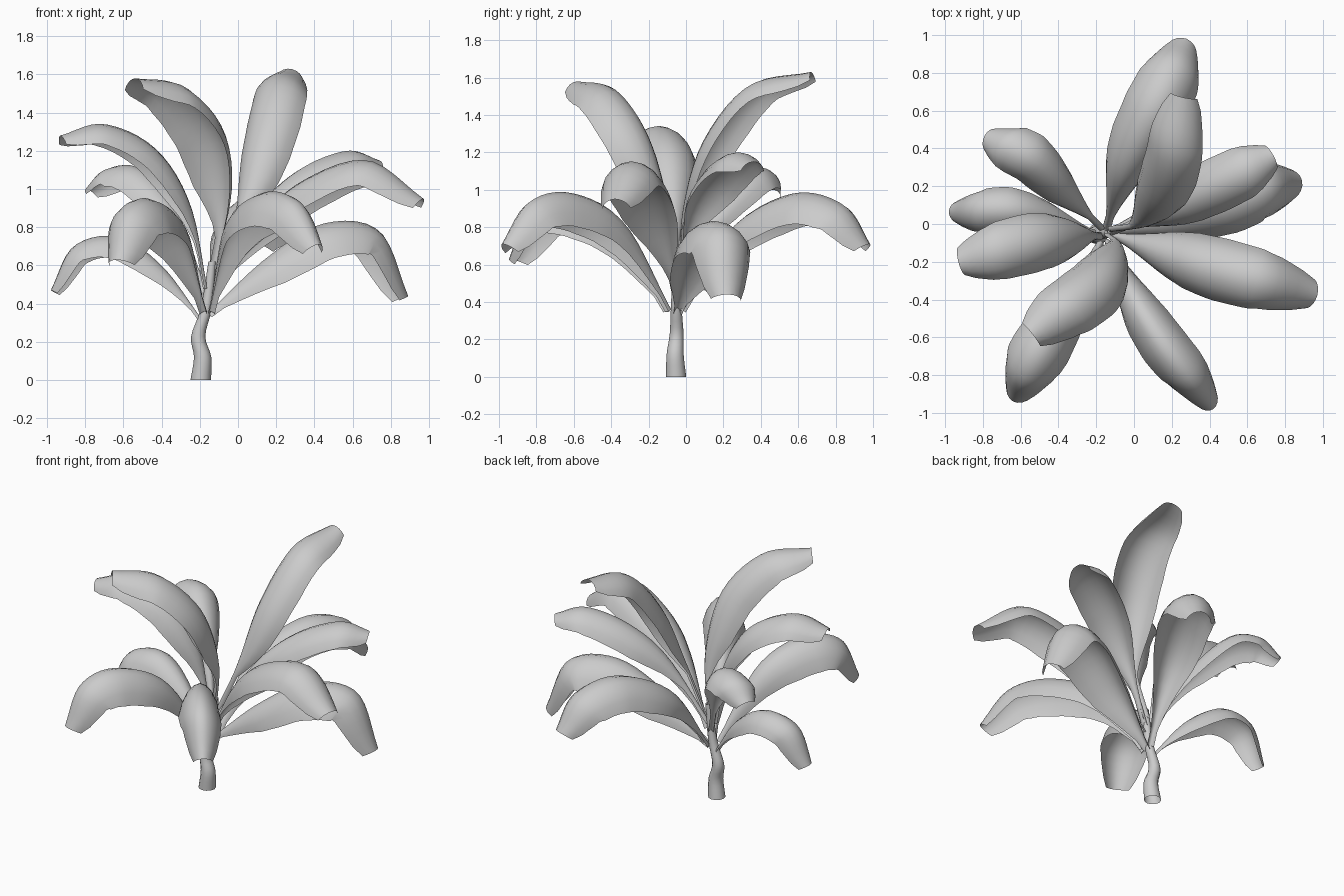
import bpy, math
from mathutils import Vector

if "Cube" in bpy.data.objects:
    bpy.data.objects.remove(bpy.data.objects["Cube"])


def spline(pts, t):
    """Catmull-Rom point at t in 0..1 through pts."""
    p = [Vector(q) for q in pts]
    p = [2 * p[0] - p[1]] + p + [2 * p[-1] - p[-2]]
    n = len(p) - 3
    i = min(int(t * n), n - 1)
    f = t * n - i
    a, b, c, d = p[i:i + 4]
    return 0.5 * (2 * b + (c - a) * f + (2 * a - 5 * b + 4 * c - d) * f ** 2
                  + (3 * b - a - 3 * c + d) * f ** 3)


def make(name, verts, faces):
    me = bpy.data.meshes.new(name)
    me.from_pydata(verts, [], faces)
    me.update()
    ob = bpy.data.objects.new(name, me)
    bpy.context.collection.objects.link(ob)
    for poly in me.polygons:
        poly.use_smooth = True
    return ob


# half-width along the blade, from end of stalk to blunt tip
PROFILE = [(0, .022), (.08, .06), (.2, .12), (.32, .152), (.5, .168), (.7, .163),
           (.85, .145), (.94, .115), (1, .078)]


def half_width(t):
    if t <= 0:
        return PROFILE[0][1]
    for (a, wa), (b, wb) in zip(PROFILE, PROFILE[1:]):
        if t <= b:
            return wa + (wb - wa) * (t - a) / (b - a)
    return PROFILE[-1][1]


def leaf(name, pts, width=1.0, fold=0.75, stalk=0.06, rows=22, cols=8):
    """Arched blade swept along a spine, its sides curling down."""
    verts, faces = [], []
    for r in range(rows + 1):
        t = r / rows
        c = spline(pts, t)
        tan = (spline(pts, min(t + .02, 1)) - spline(pts, max(t - .02, 0))).normalized()
        head = Vector((pts[-1][0] - pts[0][0], pts[-1][1] - pts[0][1], 0))
        side = Vector((-head.y, head.x, 0)).normalized()
        side = (side - tan * side.dot(tan)).normalized()
        up = tan.cross(side)
        w = half_width((t - stalk) / (1 - stalk)) * width
        drop = w * fold * (1.25 - .35 * t)
        for k in range(cols + 1):
            u = 2 * k / cols - 1
            verts.append(c + side * w * math.sin(u * 1.25) / math.sin(1.25)
                         - up * drop * abs(u) ** 1.8)
    for r in range(rows):
        for k in range(cols):
            i = r * (cols + 1) + k
            faces.append((i, i + cols + 1, i + cols + 2, i + 1))
    return make(name, verts, faces)


# upper leaves
leaf("leaf_top_back", [(-.13, -.04, .55), (.02, -.01, .9), (.11, .11, 1.27),
                       (.19, .35, 1.56), (.26, .67, 1.63)], .93, .75, .18)
leaf("leaf_top_front", [(-.13, -.05, .52), (-.07, -.11, .92), (-.12, -.23, 1.3),
                        (-.31, -.4, 1.54), (-.54, -.58, 1.58)], 1, .85, .15)
leaf("leaf_upper_left", [(-.16, -.06, .48), (-.25, -.06, .92), (-.43, -.08, 1.21),
                         (-.7, -.14, 1.34), (-.93, -.2, 1.28)], .95, .75, .12)
# middle leaves
leaf("leaf_mid_back_left", [(-.16, -.03, .45), (-.32, .13, .87), (-.5, .31, 1.1),
                            (-.67, .42, 1.11), (-.79, .47, 1.0)], .8, .85, .1)
leaf("leaf_mid_back_right", [(-.14, -.05, .5), (.1, .04, .89), (.32, .15, 1.1),
                             (.57, .27, 1.2), (.74, .36, 1.15)], .87, .8, .12)
leaf("leaf_mid_right", [(-.14, -.05, .46), (.1, -.13, .83), (.35, -.21, 1.05),
                        (.68, -.3, 1.15), (.97, -.38, .95)], 1, .85)
# lower leaves
leaf("leaf_low_back", [(-.15, -.03, .36), (-.07, .24, .79), (.09, .57, .98),
                       (.22, .84, .92), (.28, .98, .71)], 1.02, .95)
leaf("leaf_low_left", [(-.19, -.05, .32), (-.4, .02, .6), (-.63, .07, .75),
                       (-.86, .08, .7), (-.98, .07, .47)], .72, .9)
leaf("leaf_low_right", [(-.16, -.05, .35), (.15, .02, .64), (.45, .11, .82),
                        (.74, .21, .78), (.89, .23, .44)], 1.05, .95, .03)
leaf("leaf_low_front_right", [(-.15, -.08, .36), (-.04, -.33, .82), (.13, -.6, .98),
                              (.3, -.83, .94), (.42, -.98, .71)], .78, 1.35, .04)
leaf("leaf_low_front_left", [(-.17, -.09, .36), (-.31, -.34, .8), (-.47, -.62, .95),
                             (-.59, -.83, .88), (-.64, -.94, .63)], .95, 1.1, .04)

# crooked tapering trunk, open at the ends
path = [(-.195, -.053, 0), (-.185, -.058, .12), (-.208, -.05, .23),
        (-.165, -.052, .38), (-.135, -.05, .62)]
rows, sides = 16, 12
verts, faces = [], []
for r in range(rows + 1):
    t = r / rows
    c, rad = spline(path, t), .054 - .034 * t
    for s in range(sides):
        a = math.tau * s / sides
        verts.append(c + Vector((rad * math.cos(a), rad * math.sin(a), 0)))
for r in range(rows):
    for s in range(sides):
        i, j = r * sides + s, r * sides + (s + 1) % sides
        faces.append((i, j, j + sides, i + sides))
make("trunk", verts, faces)
